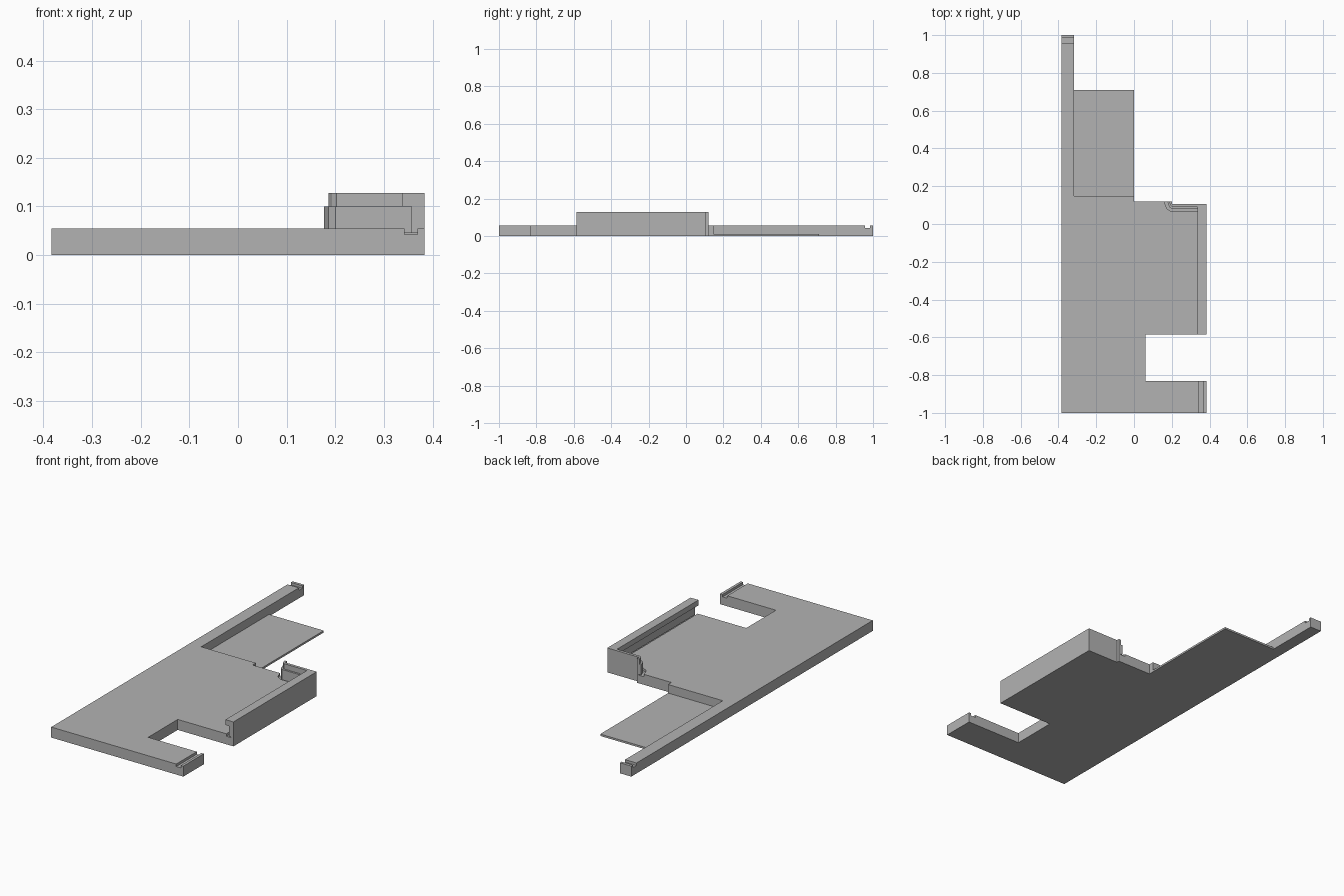
import bpy
import bmesh

cube = bpy.data.objects.get("Cube")
if cube:
    bpy.data.objects.remove(cube, do_unlink=True)

grey = bpy.data.materials.new("plain_grey")
grey.use_nodes = True
colour = (0.45, 0.45, 0.45, 1)
grey.diffuse_color = colour
grey.node_tree.nodes["Principled BSDF"].inputs["Base Color"].default_value = colour


def plate(name, outline, bottom, top):
    """Extrude a plan outline between two heights."""
    bm = bmesh.new()
    face = bm.faces.new([bm.verts.new((x, y, bottom)) for x, y in outline])
    up = bmesh.ops.extrude_face_region(bm, geom=[face])["geom"]
    bmesh.ops.translate(bm, vec=(0, 0, top - bottom),
                        verts=[v for v in up if isinstance(v, bmesh.types.BMVert)])
    bmesh.ops.recalc_face_normals(bm, faces=bm.faces)
    mesh = bpy.data.meshes.new(name)
    bm.to_mesh(mesh)
    bm.free()
    mesh.materials.append(grey)
    obj = bpy.data.objects.new(name, mesh)
    bpy.context.collection.objects.link(obj)
    return obj


def box(x0, x1, y0, y1):
    return [(x0, y0), (x1, y0), (x1, y1), (x0, y1)]


def cut(target, cutter):
    """Subtract a cutter, bake the result and remove the cutter."""
    cutter.hide_render = True
    mod = target.modifiers.new("cut", "BOOLEAN")
    mod.operation = "DIFFERENCE"
    mod.solver = "EXACT"
    mod.object = cutter
    graph = bpy.context.evaluated_depsgraph_get()
    baked = bpy.data.meshes.new_from_object(target.evaluated_get(graph))
    target.modifiers.clear()
    target.data = baked
    bpy.data.objects.remove(cutter, do_unlink=True)


LEFT, RIGHT, RAIL = -0.383, 0.383, -0.317
SLAB_TOP, GROOVE = 0.055, 0.042
WALL_FRONT, WALL_BACK, BACK = -0.585, 0.105, 0.12

# Base slab with front notch and long rail
base = plate("base_slab", [
    (LEFT, -1), (RIGHT, -1), (RIGHT, -0.83), (0.06, -0.83),
    (0.06, WALL_FRONT), (RIGHT, WALL_FRONT), (RIGHT, WALL_BACK),
    (0.2, WALL_BACK), (0.2, BACK), (0, BACK), (0, 0.148),
    (RAIL, 0.148), (RAIL, 1), (LEFT, 1)], 0, SLAB_TOP)

# Inner side of the wall, bending out at its free end
edge = [(0.357, 0.08), (0.2, 0.08), (0.186, 0.09), (0.177, BACK)]
groove_edge = [(0.159, 0.14), (0.159, BACK), (0.175, 0.08), (0.2, 0.065),
               (0.342, 0.065), (0.342, -0.6)]
undercut_edge = [(0.369, 0.09), (0.2, 0.09), (0.193, 0.098), (0.188, 0.14)]

# Grooves: front arm, rail tip, and the undercut slot along the wall
cut(base, plate("arm_groove", box(0.342, 0.369, -1.1, -0.8), GROOVE, 0.08))
cut(base, plate("rail_groove", box(-0.4, -0.3, 0.957, 0.985), GROOVE, 0.08))
cut(base, plate("wall_groove", [(0.357, -0.6)] + edge + [(0.177, 0.14)] + groove_edge,
                GROOVE, 0.08))
cut(base, plate("wall_undercut", [(0.369, -0.6)] + undercut_edge + groove_edge,
                GROOVE, 0.046))

# Wall: lower part, then the lip that overhangs at the side
outer = [(0.2, BACK), (0.2, WALL_BACK), (RIGHT, WALL_BACK), (RIGHT, WALL_FRONT)]
plate("side_wall", [(0.357, WALL_FRONT)] + edge + outer, SLAB_TOP, 0.1)
plate("wall_lip", [(0.337, WALL_FRONT), (0.337, 0.09), (0.203, 0.09),
                   (0.193, 0.098), (0.186, BACK)] + outer, 0.1, 0.128)

# Thin panel beside the rail
plate("thin_panel", box(RAIL, 0, 0.148, 0.71), 0, 0.01)
